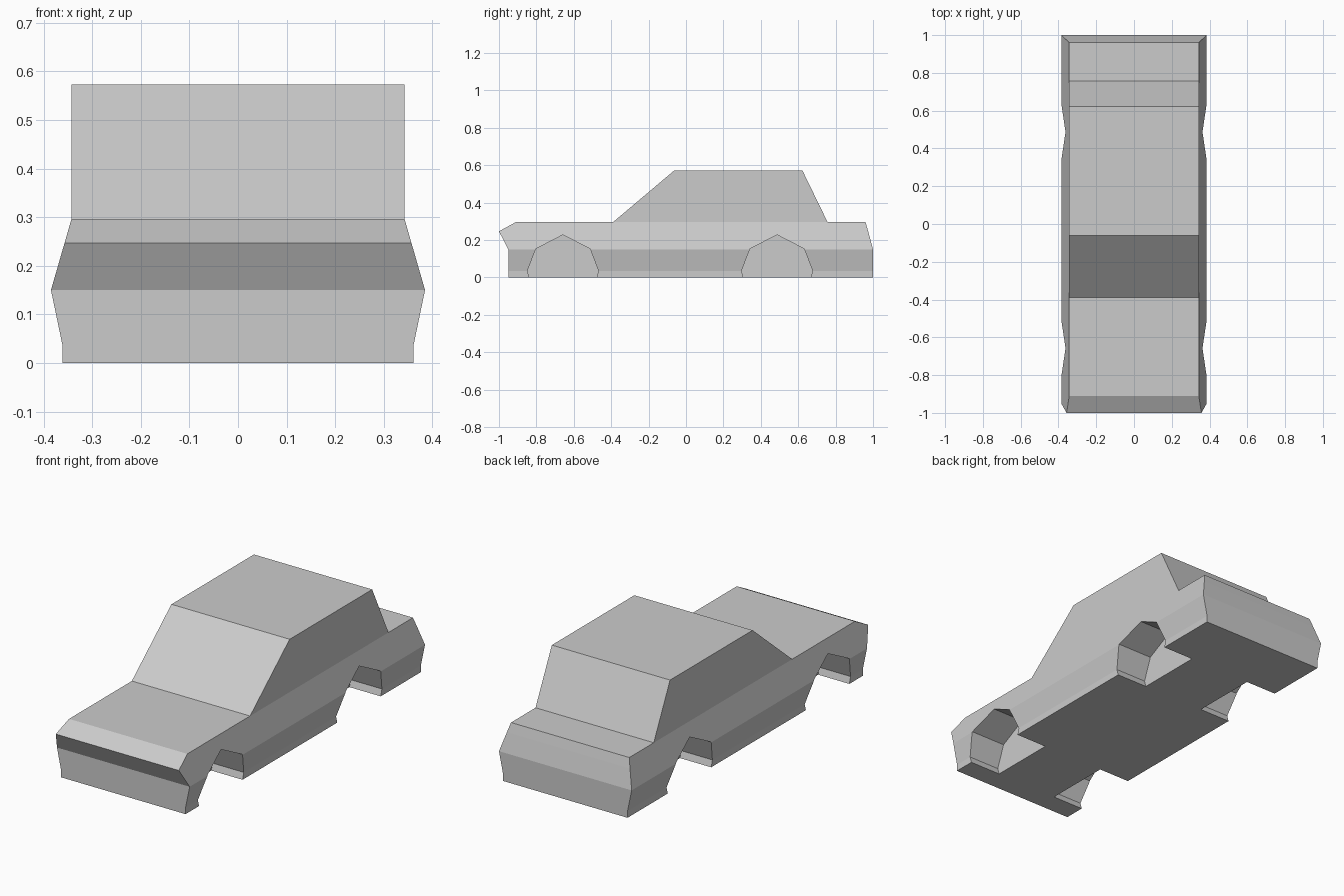
import bpy
import bmesh

cube = bpy.data.objects.get("Cube")
if cube:
    bpy.data.objects.remove(cube, do_unlink=True)

paint = bpy.data.materials.new("light grey")
paint.use_nodes = True
GREY = (0.6, 0.6, 0.6, 1)
paint.diffuse_color = GREY
paint.node_tree.nodes["Principled BSDF"].inputs["Base Color"].default_value = GREY


def finish(bm, name):
    """Turn a bmesh into a flat-shaded, painted object."""
    bmesh.ops.recalc_face_normals(bm, faces=bm.faces)
    mesh = bpy.data.meshes.new(name)
    bm.to_mesh(mesh)
    bm.free()
    mesh.materials.append(paint)
    obj = bpy.data.objects.new(name, mesh)
    bpy.context.collection.objects.link(obj)
    return obj


# Lower body: stacked rectangles (height, front, back, half width)
LAYERS = [
    (0.0, -0.95, 1.0, 0.361),
    (0.035, -0.95, 1.0, 0.361),
    (0.15, -0.95, 1.0, 0.385),
    (0.247, -1.0, 0.974, 0.357),
]
# Upper outline from bonnet to boot (y, z)
BELT, ROOF, CABIN_X = 0.296, 0.573, 0.343
OUTLINE = [(-0.91, BELT), (-0.39, BELT), (-0.062, ROOF),
           (0.622, ROOF), (0.757, BELT), (0.96, BELT)]

bm = bmesh.new()
rings = [[bm.verts.new(p) for p in ((-w, f, z), (w, f, z), (w, b, z), (-w, b, z))]
         for z, f, b, w in LAYERS]
bm.faces.new(rings[0])
for low, high in zip(rings, rings[1:]):
    for i in range(4):
        j = (i + 1) % 4
        bm.faces.new((low[i], low[j], high[j], high[i]))

# Bonnet, windscreen, roof, rear window and boot
right, left = [[bm.verts.new((x, y, z)) for y, z in OUTLINE]
               for x in (-CABIN_X, CABIN_X)]
for i in range(len(OUTLINE) - 1):
    bm.faces.new((right[i], left[i], left[i + 1], right[i + 1]))

# Nose, tail, shoulders and cabin sides
top = rings[-1]
bm.faces.new((top[0], top[1], left[0], right[0]))
bm.faces.new((top[2], top[3], right[-1], left[-1]))
for side, front, back in ((right, top[0], top[3]), (left, top[1], top[2])):
    bm.faces.new((front, back, side[5], side[4], side[1], side[0]))
    bm.faces.new(side[1:5])
body = finish(bm, "car_body")

# Wheel arch cutters: half profile (offset from wheel centre, height)
HALF_ARCH = [(0.18, -0.05), (0.18, 0.0), (0.19, 0.035), (0.145, 0.153)]
ARCH = HALF_ARCH + [(0, 0.228)] + [(-y, z) for y, z in reversed(HALF_ARCH)]
INNER, OUTER = 0.18, 0.5

bm = bmesh.new()
for centre in (-0.658, 0.487):
    for side in (-1, 1):
        face = bm.faces.new([bm.verts.new((side * INNER, centre + y, z))
                             for y, z in ARCH])
        ext = bmesh.ops.extrude_face_region(bm, geom=[face], use_keep_orig=True)
        verts = [g for g in ext["geom"] if isinstance(g, bmesh.types.BMVert)]
        bmesh.ops.translate(bm, verts=verts, vec=(side * (OUTER - INNER), 0, 0))
cutter = finish(bm, "wheel_arch_cutter")
cutter.hide_render = True

cut = body.modifiers.new("wheel arches", 'BOOLEAN')
cut.operation = 'DIFFERENCE'
cut.solver = 'EXACT'
cut.object = cutter
bpy.context.view_layer.objects.active = body
bpy.ops.object.modifier_apply(modifier=cut.name)
bpy.data.objects.remove(cutter, do_unlink=True)
